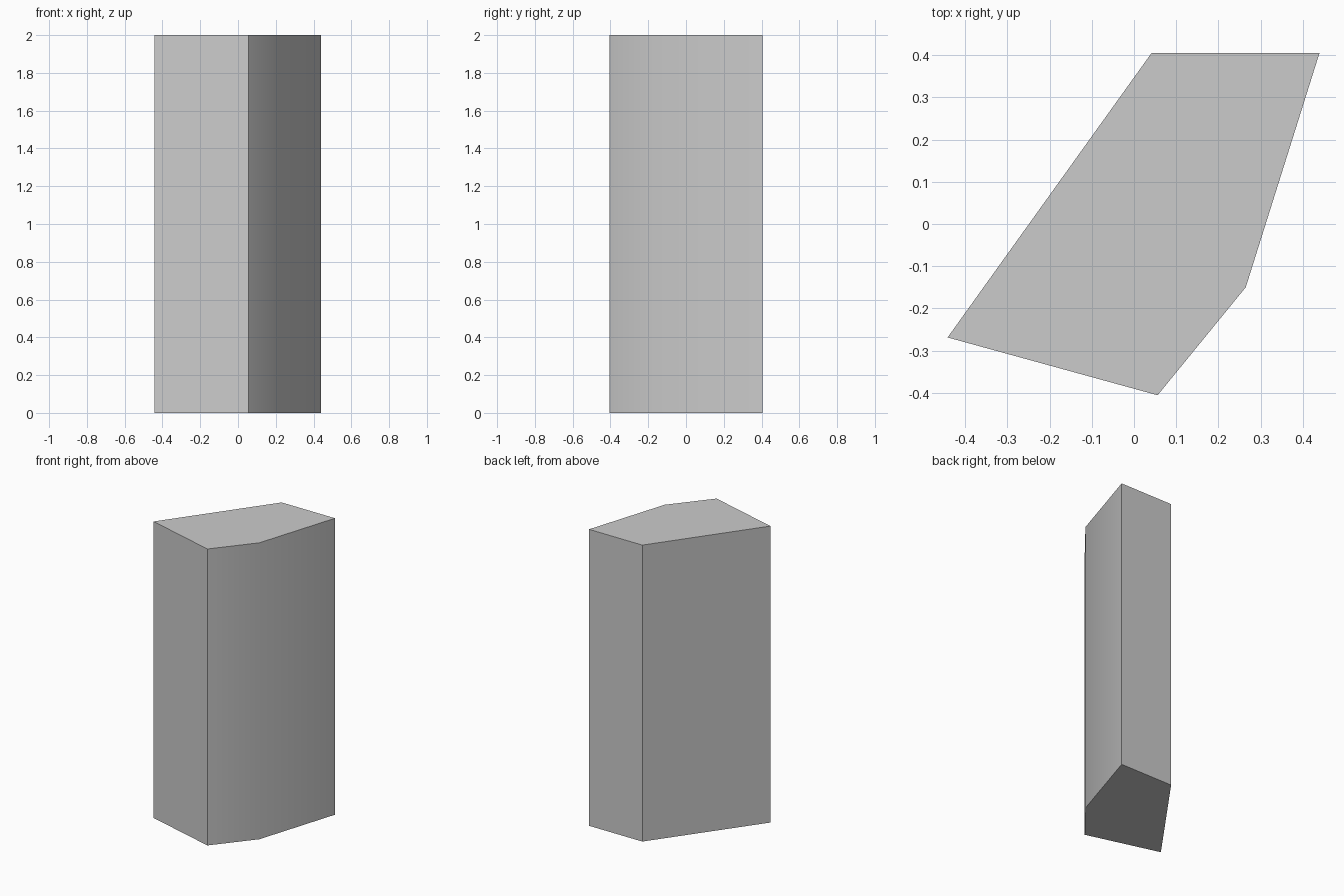
import bpy, bmesh, math

if "Cube" in bpy.data.objects:
    bpy.data.objects.remove(bpy.data.objects["Cube"])

# Five-sided footprint, counter-clockwise from above
profile = [(0.44, 0.406), (0.042, 0.406), (-0.442, -0.269), (0.056, -0.406), (0.265, -0.15)]
height = 2.0

# Extrude the footprint into a solid column
bm = bmesh.new()
base = bm.faces.new([bm.verts.new((x, y, 0)) for x, y in profile])
ext = bmesh.ops.extrude_face_region(bm, geom=[base], use_keep_orig=True)
top = [v for v in ext["geom"] if isinstance(v, bmesh.types.BMVert)]
bmesh.ops.translate(bm, verts=top, vec=(0, 0, height))
bmesh.ops.recalc_face_normals(bm, faces=bm.faces)
mesh = bpy.data.meshes.new("stone_column")
bm.to_mesh(mesh)
bm.free()

column = bpy.data.objects.new("stone_column", mesh)
bpy.context.collection.objects.link(column)

# Smooth only the shallow front-right corner
bpy.context.view_layer.objects.active = column
column.select_set(True)
bpy.ops.object.shade_smooth_by_angle(angle=math.radians(30))
